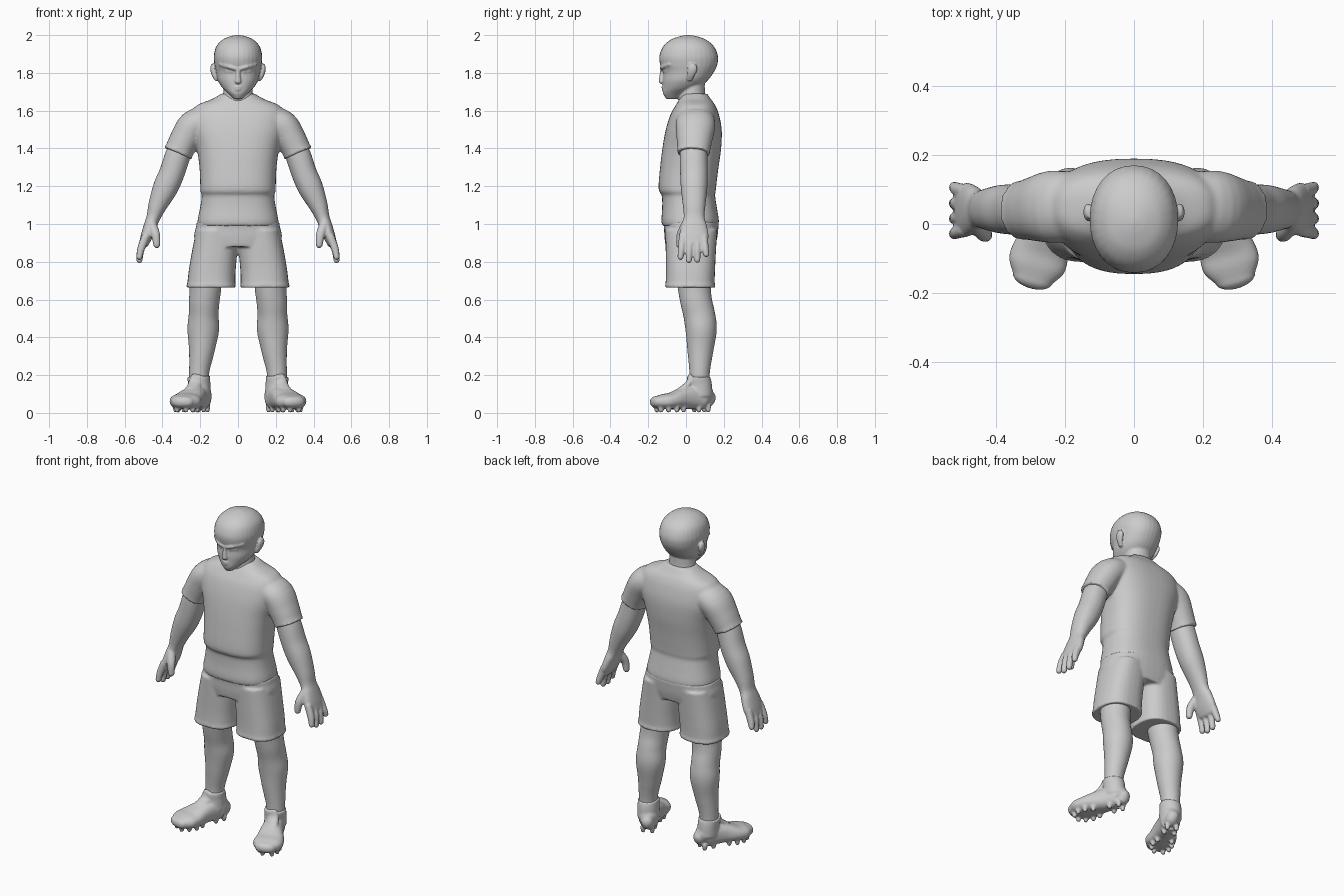
import bpy, bmesh, math
from mathutils import Vector


def spline(rows, steps=5):
    """Catmull-Rom interpolation through rows of (x, y, z, rx, ry)."""
    out = []
    for i in range(len(rows) - 1):
        a, b, c, d = (rows[max(i - 1, 0)], rows[i], rows[i + 1], rows[min(i + 2, len(rows) - 1)])
        for s in range(steps):
            t = s / steps
            out.append([0.5 * (2 * q + (r - p) * t + (2 * p - 5 * q + 4 * r - w) * t * t
                               + (3 * q - p - 3 * r + w) * t ** 3)
                        for p, q, r, w in zip(a, b, c, d)])
    out.append(list(rows[-1]))
    return out


def loft(bm, rows, p=2.0, flat=False, rounded=False, both=False, n=32):
    """Skin superellipse sections along a path; both=True adds the mirrored twin."""
    rows = spline(rows)
    pts = [Vector(r[:3]) for r in rows]
    secs = []
    for i, r in enumerate(rows):
        t = Vector((0, 0, 1)) if flat else (
            pts[min(i + 1, len(pts) - 1)] - pts[max(i - 1, 0)]).normalized()
        ref = Vector((0, 0, 1)) if abs(t.x) > 0.8 else Vector((1, 0, 0))
        u = (ref - t * ref.dot(t)).normalized()
        secs.append((pts[i], t, u, t.cross(u), max(r[3], 0.002), max(r[4], 0.002)))
    if rounded:
        def cap(sec, sign):
            c, t, u, v, a, b = sec
            return [(c + t * sign * min(a, b) * math.sin(k), t, u, v, a * math.cos(k), b * math.cos(k))
                    for k in (0.3, 0.6, 0.9, 1.2, 1.45)]
        secs = cap(secs[0], -1)[::-1] + secs + cap(secs[-1], 1)
    for side in ((1, -1) if both else (1,)):
        rings = []
        for c, t, u, v, a, b in secs:
            ring = []
            for k in range(n):
                g = 2 * math.pi * k / n
                cu, sv = math.cos(g), math.sin(g)
                q = (c + u * a * math.copysign(abs(cu) ** (2 / p), cu)
                     + v * b * math.copysign(abs(sv) ** (2 / p), sv))
                ring.append(bm.verts.new((q.x * side, q.y, q.z)))
            rings.append(ring)
        for r0, r1 in zip(rings, rings[1:]):
            for k in range(n):
                bm.faces.new((r0[k], r0[(k + 1) % n], r1[(k + 1) % n], r1[k]))
        bm.faces.new(rings[0])
        bm.faces.new(rings[-1])


def finish(bm, name, voxel=0.008, smooth=3):
    """Fuse overlapping volumes into one smooth skin."""
    bmesh.ops.recalc_face_normals(bm, faces=bm.faces)
    me = bpy.data.meshes.new(name)
    bm.to_mesh(me)
    bm.free()
    ob = bpy.data.objects.new(name, me)
    bpy.context.collection.objects.link(ob)
    m = ob.modifiers.new("fuse", 'REMESH')
    m.mode, m.voxel_size, m.use_smooth_shade = 'VOXEL', voxel, True
    s = ob.modifiers.new("soften", 'SMOOTH')
    s.factor, s.iterations = 0.5, smooth
    return ob


def slab(z, front, back, rx):
    return (0, (front + back) / 2, z, rx, (back - front) / 2)


# head: skull, neck, ears and face features
bm = bmesh.new()
loft(bm, [slab(1.662, -.105, -.045, .022), slab(1.69, -.121, .0, .05), slab(1.72, -.122, .065, .082),
          slab(1.76, -.123, .115, .107), slab(1.805, -.122, .148, .117), slab(1.845, -.137, .166, .125),
          slab(1.89, -.141, .169, .128), slab(1.94, -.121, .148, .115), slab(1.975, -.082, .107, .083),
          slab(1.993, -.035, .06, .043), slab(2.0, .0, .02, .01)], p=2.15, flat=True)
loft(bm, [slab(1.57, -.045, .11, .09), slab(1.65, -.04, .107, .083), slab(1.7, -.036, .1, .078),
          slab(1.78, -.03, .1, .075)], flat=True)
loft(bm, [(.114, .02, 1.765, .01, .014), (.126, .026, 1.79, .013, .02), (.133, .034, 1.82, .014, .026),
          (.133, .036, 1.838, .011, .02)], rounded=True, both=True)
loft(bm, [(0, -.122, 1.83, .011, .012), (0, -.128, 1.79, .012, .012),
          (0, -.131, 1.755, .017, .013)], rounded=True)
loft(bm, [(.012, -.127, 1.822, .011, .012), (.05, -.119, 1.833, .011, .013),
          (.092, -.086, 1.845, .01, .011)], rounded=True, both=True)
loft(bm, [(.03, -.117, 1.806, .007, .006), (.066, -.1, 1.811, .007, .006)], rounded=True, both=True)
for z, w in ((1.725, .022), (1.712, .018)):
    loft(bm, [(-w, -.114, z, .006, .007), (0, -.122, z, .006, .008), (w, -.114, z, .006, .007)],
         rounded=True)
finish(bm, "head", 0.005, 2)

# shirt: trunk with a loose bloused waist, plus sleeves
bm = bmesh.new()
loft(bm, [slab(.99, -.125, .17, .213), slab(1.02, -.13, .174, .214), slab(1.09, -.126, .163, .2),
          slab(1.15, -.128, .154, .192), slab(1.172, -.142, .157, .199), slab(1.21, -.145, .161, .2),
          slab(1.3, -.137, .172, .204), slab(1.4, -.125, .186, .218), slab(1.5, -.107, .189, .245),
          slab(1.58, -.082, .174, .248), slab(1.628, -.055, .155, .218), slab(1.66, -.035, .132, .14),
          slab(1.69, -.015, .112, .088)], p=2.5, flat=True, n=48)
loft(bm, [(.16, .05, 1.55, .08, .1), (.235, .05, 1.52, .083, .105), (.28, .045, 1.45, .08, .095),
          (.311, .041, 1.39, .076, .087), (.319, .04, 1.373, .08, .09)], p=2.15, both=True)
finish(bm, "shirt", 0.008, 4)

# shorts: hips and two wide legs with a rolled hem
bm = bmesh.new()
loft(bm, [slab(.88, -.108, .155, .2), slab(.93, -.114, .166, .232), slab(.985, -.117, .172, .222),
          slab(1.012, -.125, .174, .218)], p=2.5, flat=True, n=48)
loft(bm, [(.115, .028, .97, .105, .138), (.121, .026, .88, .118, .134), (.136, .024, .76, .124, .13),
          (.141, .022, .69, .127, .13), (.142, .022, .675, .131, .134), (.142, .022, .663, .129, .132)],
     p=2.5, flat=True, both=True)
finish(bm, "shorts", 0.008, 3)

# legs: knee, calf and ankle
bm = bmesh.new()
loft(bm, [(.172, .04, .76, .088, .098), (.173, .045, .66, .084, .088), (.179, .054, .59, .081, .084),
          (.182, .07, .52, .079, .084), (.184, .08, .44, .084, .083), (.192, .076, .33, .068, .069),
          (.206, .072, .21, .053, .054), (.207, .07, .1, .053, .053)], both=True)
finish(bm, "legs", 0.008, 2)

# shoes: turned-out body, ankle collar, tongue and studs
bm = bmesh.new()
loft(bm, [(.178, .118, .072, .036, .045), (.19, .095, .083, .055, .064), (.21, .05, .083, .057, .064),
          (.237, -.01, .078, .066, .059), (.268, -.075, .064, .082, .045), (.283, -.12, .06, .083, .04),
          (.294, -.157, .058, .06, .031)], p=2.4, rounded=True, both=True)
loft(bm, [(.203, .072, .09, .06, .07), (.205, .072, .15, .059, .065), (.207, .068, .178, .06, .062),
          (.208, .068, .193, .06, .061)], both=True)
loft(bm, [(.25, -.03, .12, .032, .016), (.228, .015, .155, .035, .018),
          (.219, .022, .195, .03, .012)], rounded=True, both=True)
for along, across in ((0.02, .026), (0.075, .03), (0.17, .042), (0.215, .055), (0.26, .05), (0.295, .026)):
    for side in (-1, 1):
        x = .178 + .41 * along + .91 * across * side
        y = .125 - .91 * along + .41 * across * side
        loft(bm, [(x, y, .014, .013, .013), (x, y, .035, .016, .016)], rounded=True, both=True, n=12)
finish(bm, "shoes", 0.0065, 2)

# arms with palms, thumbs and fingers
bm = bmesh.new()
loft(bm, [(.285, .043, 1.44, .06, .07), (.318, .04, 1.365, .067, .073), (.35, .042, 1.27, .067, .073),
          (.385, .043, 1.19, .066, .07), (.425, .043, 1.1, .05, .06), (.448, .043, 1.035, .037, .055),
          (.465, .043, .99, .034, .068), (.484, .042, .935, .031, .078), (.497, .042, .9, .026, .07)],
     p=2.15, rounded=True, both=True)
loft(bm, [(.458, .005, 1.0, .026, .028), (.437, -.027, .945, .024, .022), (.43, -.034, .89, .018, .018)],
     rounded=True, both=True)
for base, tip, z in ((-.018, -.029, .825), (.022, .015, .808), (.06, .06, .81), (.096, .107, .84)):
    loft(bm, [(.49, base, .93, .022, .02), (.513, (base + tip) / 2, .87, .02, .019),
              (.522, tip, z, .016, .016)], rounded=True, both=True, n=16)
finish(bm, "arms", 0.006, 2)
